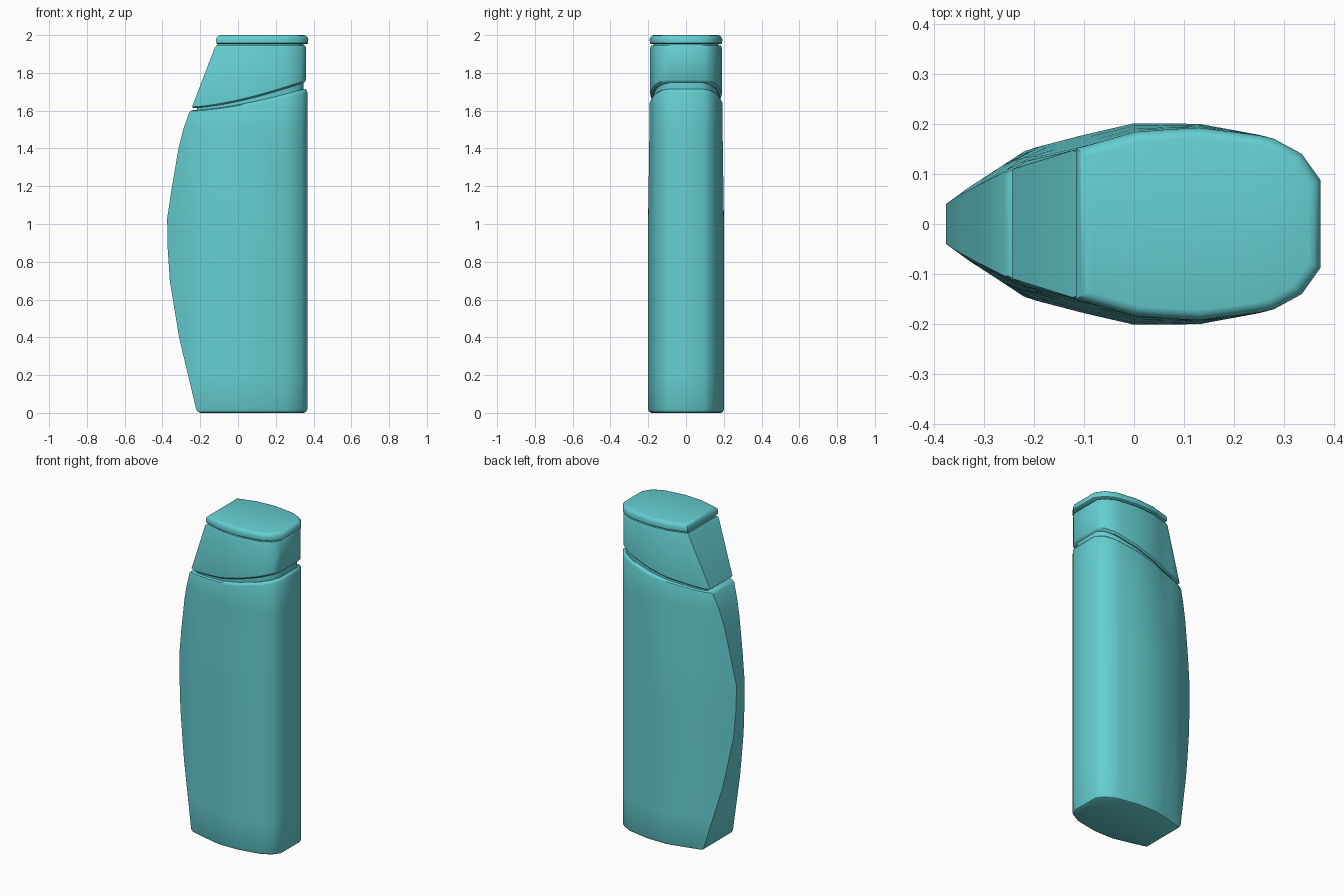
import bpy, bmesh, math

if "Cube" in bpy.data.objects:
    bpy.data.objects.remove(bpy.data.objects["Cube"])

# half-width of the plan outline along x, and left-edge profiles along z
PLAN = [(-.375, .04), (-.33, .073), (-.3, .092), (-.215, .148), (-.1, .178), (0, .201),
        (.13, .2), (.25, .178), (.28, .17), (.335, .14), (.372, .088)]
BODY_LEFT = [(0, -.217), (.03, -.224), (.4, -.312), (.7, -.361), (.88, -.373), (1.03, -.375),
             (1.2, -.349), (1.4, -.315), (1.5, -.29), (1.6, -.255), (1.62, -.246)]
COLLAR_LEFT = [(1.61, -.25), (1.945, -.122)]
LID_LEFT = [(1.9, -.116), (2, -.116)]
TAPER = [(0, 1), (1.05, 1), (1.6, .87), (2, .87)]


def lerp(table, x):
    if x <= table[0][0]:
        return table[0][1]
    for (a, p), (b, q) in zip(table, table[1:]):
        if x <= b:
            return p + (q - p) * (x - a) / (b - a)
    return table[-1][1]


def half_width(x, z):
    k = lerp(TAPER, z)
    f = lerp([(-.1, k), (.08, 1 - (1 - k) * .4), (.27, 1)], x)
    return lerp(PLAN, x) * f


def seam(base, rise):
    return lambda x: base + rise * max(0, (x + .25) / .615) ** 1.5


def flat(z):
    return lambda x: z


def ring(height, left, inset=0, right=.367):
    """Closed cross-section; height is a function of x."""
    z0 = height(-.25)
    xl = lerp(left, z0)
    xs = [xl * (1 - s) for s in (0, .12, .3, .5, .75, 1)]
    xs += [.065, .13, .19, .25, .28, .335, right]
    side = []
    cx = (xl + right) / 2
    kx = 1 - inset / (right - cx)
    for x in xs:
        z = height(x)
        y = half_width(x, z) * (1 - inset / .2)
        side.append((cx + (x - cx) * kx, y, z))
    return [(x, -y, z) for x, y, z in side] + [(x, y, z) for x, y, z in reversed(side)]


def loft(name, rings):
    bm = bmesh.new()
    vs = [[bm.verts.new(p) for p in r] for r in rings]
    n = len(vs[0])
    for a, b in zip(vs, vs[1:]):
        for i in range(n):
            j = (i + 1) % n
            bm.faces.new((a[i], a[j], b[j], b[i]))
    for r in (vs[0], vs[-1]):                      # caps as strips across y
        for i in range(n // 2 - 1):
            bm.faces.new((r[i], r[i + 1], r[n - 2 - i], r[n - 1 - i]))
    bmesh.ops.recalc_face_normals(bm, faces=bm.faces)
    me = bpy.data.meshes.new(name)
    bm.to_mesh(me)
    bm.free()
    ob = bpy.data.objects.new(name, me)
    bpy.context.collection.objects.link(ob)
    me.materials.append(mat)
    bpy.ops.object.select_all(action='DESELECT')
    ob.select_set(True)
    bpy.context.view_layer.objects.active = ob
    bpy.ops.object.shade_smooth_by_angle(angle=math.radians(38))
    return ob


mat = bpy.data.materials.new("turquoise")
mat.diffuse_color = (.13, .62, .64, 1)
mat.use_nodes = True
mat.node_tree.nodes["Principled BSDF"].inputs["Base Color"].default_value = mat.diffuse_color

# main body with rounded foot and sloping shoulder
rings = [ring(flat(z), BODY_LEFT, i) for z, i in ((0, .018), (.006, .006), (.02, 0))]
rings += [ring(flat(z), BODY_LEFT) for z in (.2, .4, .55, .7, .88, 1.03, 1.2, 1.4, 1.5)]
rings += [ring(seam(1.588, .11), BODY_LEFT), ring(seam(1.598, .11), BODY_LEFT, .004),
          ring(seam(1.603, .112), BODY_LEFT, .014)]
loft("body", rings)

# collar with matching sloped lower edge
loft("collar", [ring(seam(1.614, .136), COLLAR_LEFT, .012, .363),
                ring(seam(1.62, .143), COLLAR_LEFT, .003, .363),
                ring(flat(1.935), COLLAR_LEFT, .003, .363),
                ring(flat(1.945), COLLAR_LEFT, .008, .363)])

# recessed core that fills the seams
loft("inner_core", [ring(seam(1.57, .12), COLLAR_LEFT, .02),
                    ring(flat(1.97), COLLAR_LEFT, .02)])

# lid with rounded rims
loft("lid", [ring(flat(z), LID_LEFT, i, .372) for z, i in
             ((1.952, .008), (1.957, .001), (1.978, 0), (1.99, .005), (1.997, .012), (2, .022))])
